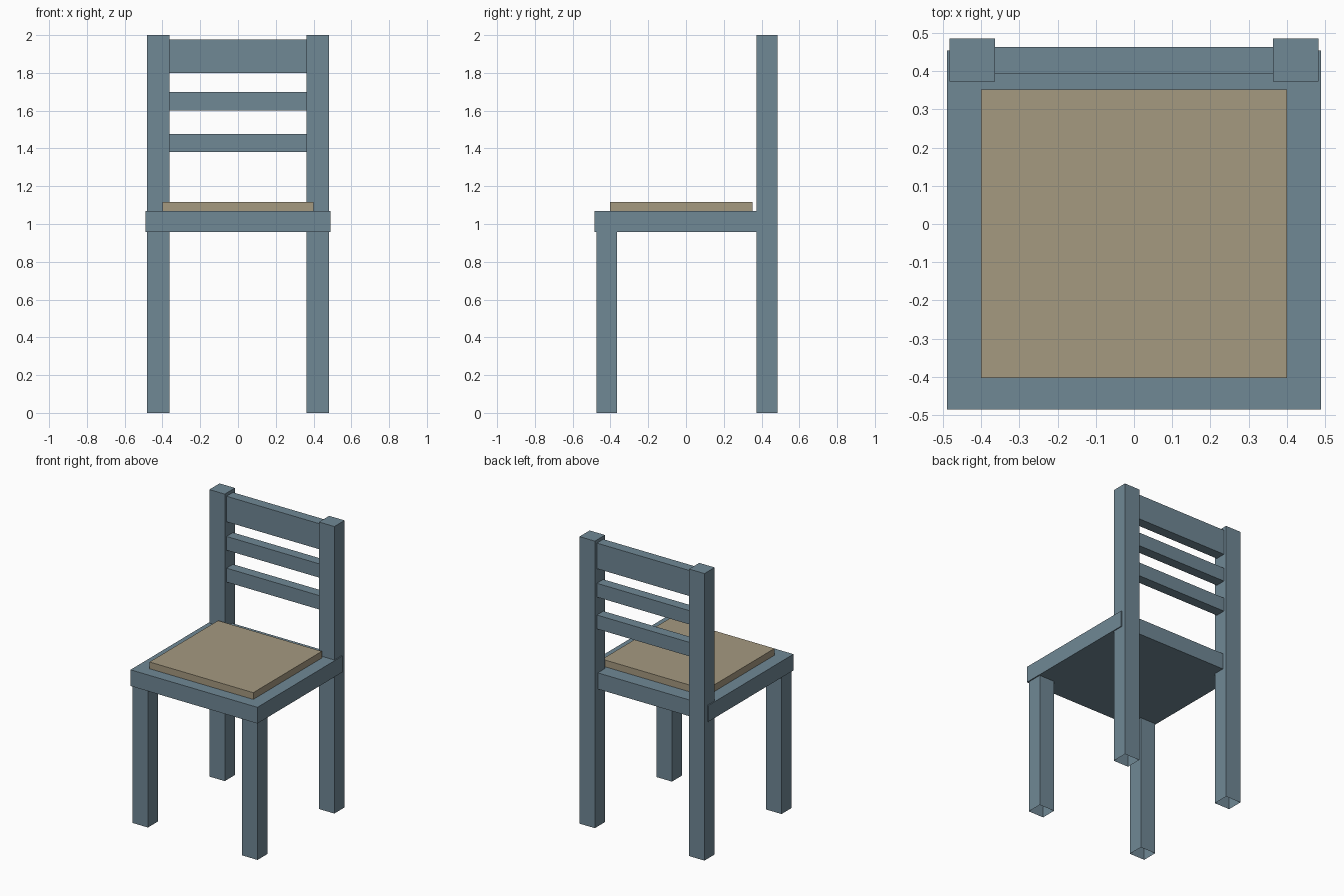
import bpy
import bmesh
from mathutils import Vector

cube = bpy.data.objects.get("Cube")
if cube:
    bpy.data.objects.remove(cube, do_unlink=True)


def make_material(name, rgb):
    mat = bpy.data.materials.new(name)
    mat.use_nodes = True
    color = (*rgb, 1.0)
    mat.diffuse_color = color
    mat.node_tree.nodes["Principled BSDF"].inputs["Base Color"].default_value = color
    return mat


def box(name, low, high, mat, open_ends=()):
    """Box between two corners; open_ends lists the z directions left uncapped."""
    low, high = Vector(low), Vector(high)
    bm = bmesh.new()
    bmesh.ops.create_cube(bm, size=1)
    bmesh.ops.scale(bm, vec=high - low, verts=bm.verts)
    bm.normal_update()
    caps = [f for f in bm.faces if round(f.normal.z) in open_ends]
    bmesh.ops.delete(bm, geom=caps, context='FACES')
    mesh = bpy.data.meshes.new(name)
    bm.to_mesh(mesh)
    bm.free()
    mesh.materials.append(mat)
    obj = bpy.data.objects.new(name, mesh)
    obj.location = (low + high) / 2
    bpy.context.collection.objects.link(obj)
    return obj


wood = make_material("slate blue paint", (0.162, 0.246, 0.301))
fabric = make_material("tan fabric", (0.376, 0.319, 0.216))

SEAT_BOTTOM, SEAT_TOP = 0.957, 1.07
LEG_IN, LEG_OUT = 0.363, 0.482

# Seat and cushion
box("seat", (-0.489, -0.485, SEAT_BOTTOM), (0.489, 0.453, SEAT_TOP), wood)
box("cushion", (-0.4, -0.403, SEAT_TOP), (0.4, 0.352, 1.117), fabric)

# Hollow front legs and full-height back posts
for side, x0, x1 in (("left", LEG_IN, LEG_OUT), ("right", -LEG_OUT, -LEG_IN)):
    box(f"front_leg_{side}", (x0, -0.473, 0), (x1, -0.364, SEAT_BOTTOM), wood, (-1, 1))
    box(f"back_post_{side}", (x0, 0.373, 0), (x1, 0.485, 2), wood, (-1,))

# Backrest rails between the posts
for name, z0, z1 in (("lower_slat", 1.38, 1.477),
                     ("middle_slat", 1.602, 1.698),
                     ("top_rail", 1.8, 1.978)):
    box(name, (-LEG_IN, 0.392, z0), (LEG_IN, 0.463, z1), wood)
